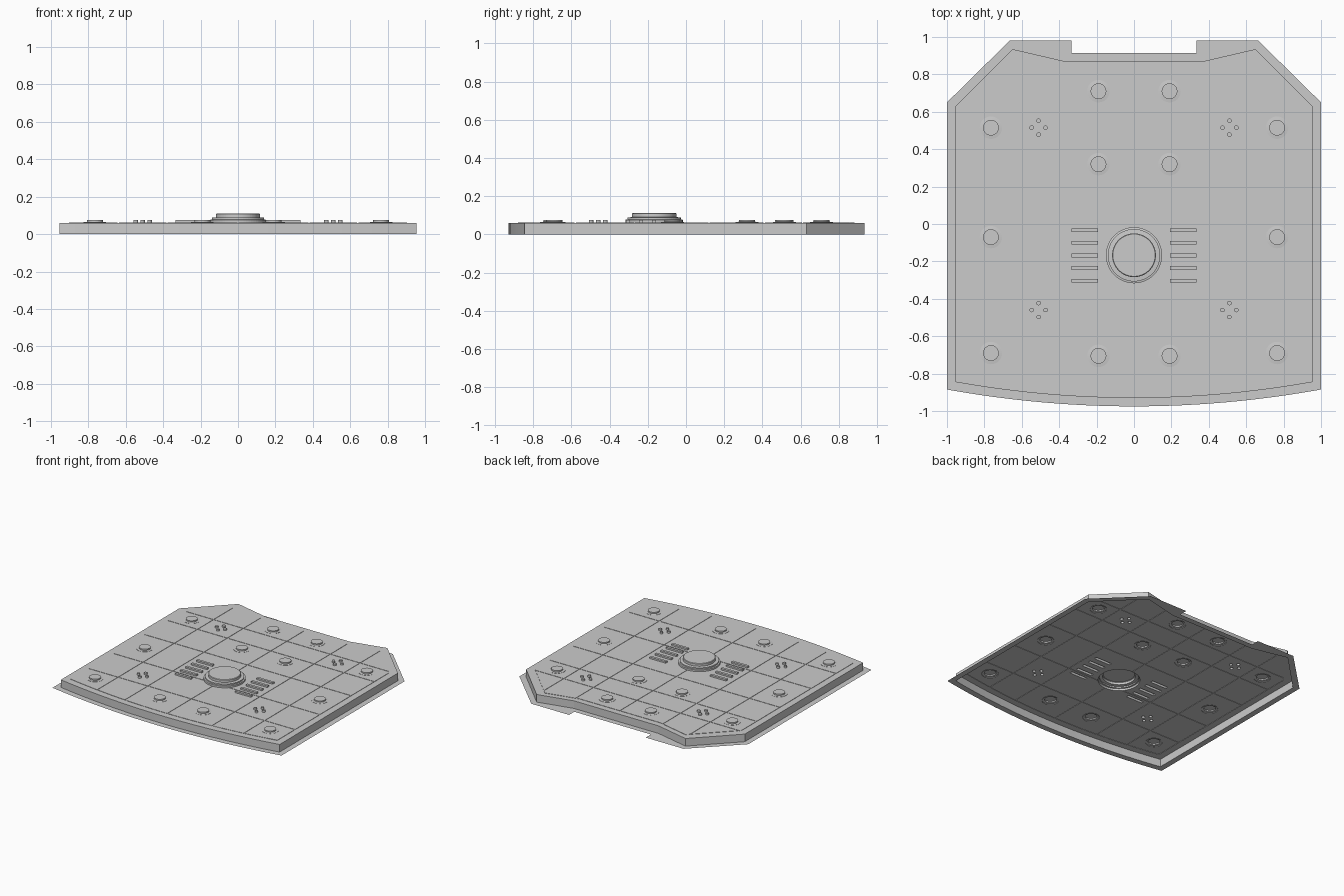
import bpy, bmesh, math
from mathutils import Vector
from mathutils.geometry import delaunay_2d_cdt

cube = bpy.data.objects.get("Cube")
if cube:
    bpy.data.objects.remove(cube)

grey = bpy.data.materials.new("plain_grey")
grey.use_nodes = True
grey.diffuse_color = (0.6, 0.6, 0.6, 1)
grey.node_tree.nodes["Principled BSDF"].inputs["Base Color"].default_value = (0.6, 0.6, 0.6, 1)

TOP = 0.06      # height of the hollow tray
TILE = 0.0025   # tiny rise of the panel tiles
GAP = 0.003     # half width of the seams


def finish(name, bm):
    mesh = bpy.data.meshes.new(name)
    bm.to_mesh(mesh)
    bm.free()
    mesh.materials.append(grey)
    obj = bpy.data.objects.new(name, mesh)
    bpy.context.collection.objects.link(obj)
    return obj


def circle(cx, cy, r, n=32):
    return [Vector((cx + r * math.cos(2 * math.pi * i / n),
                    cy + r * math.sin(2 * math.pi * i / n))) for i in range(n)]


def box(cx, cy, w, d):
    return [Vector((cx + sx * w / 2, cy + sy * d / 2))
            for sx, sy in ((-1, -1), (1, -1), (1, 1), (-1, 1))]


def outline(side, corner_y, front_y, back, n=24):
    """Bowed front edge, then the back points mirrored, counterclockwise."""
    pts = []
    for i in range(n + 1):
        t = 2 * i / n - 1
        pts.append(Vector((side * t, front_y + (corner_y - front_y) * t * t)))
    pts += [Vector(p) for p in back]
    pts += [Vector((-x, y)) for x, y in reversed(back)]
    return pts


def inside(p, loop):
    hit = False
    for a, b in zip(loop, loop[1:] + loop[:1]):
        if (a.y > p.y) != (b.y > p.y):
            if p.x < a.x + (p.y - a.y) * (b.x - a.x) / (b.y - a.y):
                hit = not hit
    return hit


def sheet(border, holes, z, guides=(), lines=()):
    """Flat sheet with holes, cut along extra guide loops and lines."""
    verts, edges = [], []
    for loop in [border, *holes, *guides]:
        s, n = len(verts), len(loop)
        verts += loop
        edges += [(s + i, s + (i + 1) % n) for i in range(n)]
    for a, b in lines:
        edges.append((len(verts), len(verts) + 1))
        verts += [Vector(a), Vector(b)]
    out = delaunay_2d_cdt(verts, edges, [], 0, 1e-5)
    bm = bmesh.new()
    vs = [bm.verts.new((v.x, v.y, z)) for v in out[0]]
    for f in out[2]:
        c = sum((out[0][i] for i in f), Vector((0, 0))) / len(f)
        if inside(c, border) and not any(inside(c, h) for h in holes):
            bm.faces.new([vs[i] for i in f])
    bmesh.ops.delete(bm, geom=[v for v in bm.verts if not v.link_faces], context='VERTS')
    return bm


def loft(name, levels, cap=True):
    """Open-bottomed shell through (loop, height) levels."""
    bm = bmesh.new()
    rings = [[bm.verts.new((p.x, p.y, z)) for p in loop] for loop, z in levels]
    for a, b in zip(rings, rings[1:]):
        n = len(a)
        for i in range(n):
            j = (i + 1) % n
            bm.faces.new((a[i], a[j], b[j], b[i]))
    if cap:
        bm.faces.new(rings[-1])
    return finish(name, bm)


# Flat flange and hollow tray wall
rim = outline(1.0, -0.885, -0.975, [(1, 0.65), (0.665, 0.98), (0.335, 0.98), (0.335, 0.915)])
wall = outline(0.955, -0.845, -0.93, [(0.955, 0.63), (0.65, 0.935), (0.37, 0.87)])
finish("base_flange", sheet(rim, [wall], 0))
loft("tray_wall", [(wall, 0), (wall, TOP)], cap=False)

holes = []

# Round studs on a low collar
studs = [(s * x, y) for s in (-1, 1) for x, y in
         ((0.765, 0.515), (0.765, -0.07), (0.765, -0.69),
          (0.19, 0.71), (0.19, 0.32), (0.19, -0.705))]
for x, y in studs:
    foot, cap = circle(x, y, 0.06), circle(x, y, 0.042)
    holes.append(foot)
    loft("stud", [(foot, TOP), (foot, 0.064), (cap, 0.066), (cap, 0.076)])

# Clusters of four pins
for cx in (-0.51, 0.51):
    for cy in (0.515, -0.46):
        for k in range(4):
            a = k * math.pi / 2
            pin = circle(cx + 0.037 * math.cos(a), cy + 0.037 * math.sin(a), 0.012, 12)
            holes.append(pin)
            loft("pin", [(pin, TOP), (pin, 0.076)])

# Vent bars on both sides of the hub
for s in (-1, 1):
    for k in range(5):
        bar = box(s * 0.263, -0.033 - 0.0675 * k, 0.14, 0.02)
        holes.append(bar)
        loft("vent_bar", [(bar, TOP), (bar, 0.075)])

# Stepped central hub
hub = [(0.15, TOP), (0.15, 0.076), (0.14, 0.078), (0.14, 0.088),
       (0.117, 0.09), (0.117, 0.108), (0.113, 0.111)]
levels = [(circle(0, -0.167, r, 64), z) for r, z in hub]
holes.append(levels[0][0])
loft("central_hub", levels)

# Top panel with slightly raised tiles between fine seams
seams_x = (-0.64, -0.38, 0, 0.38, 0.64)
seams_y = (-0.58, -0.27, 0.12, 0.41, 0.61)
tiles = [p * 0.945 for p in wall]
lines = []
for e in (-GAP, GAP):
    lines += [((x + e, -1), (x + e, 1)) for x in seams_x]
    lines += [((-1, y + e), (1, y + e)) for y in seams_y]
bm = sheet(wall, holes, TOP, [tiles], lines)
raised = []
for f in bm.faces:
    c = f.calc_center_median()
    seam = any(abs(c.x - x) < GAP for x in seams_x) or any(abs(c.y - y) < GAP for y in seams_y)
    if inside(c, tiles) and not seam:
        raised.append(f)
geo = bmesh.ops.extrude_face_region(bm, geom=raised)["geom"]
bmesh.ops.translate(bm, vec=(0, 0, TILE), verts=[g for g in geo if isinstance(g, bmesh.types.BMVert)])
bmesh.ops.delete(bm, geom=[f for f in raised if f.is_valid], context='FACES')
finish("top_panel", bm)
